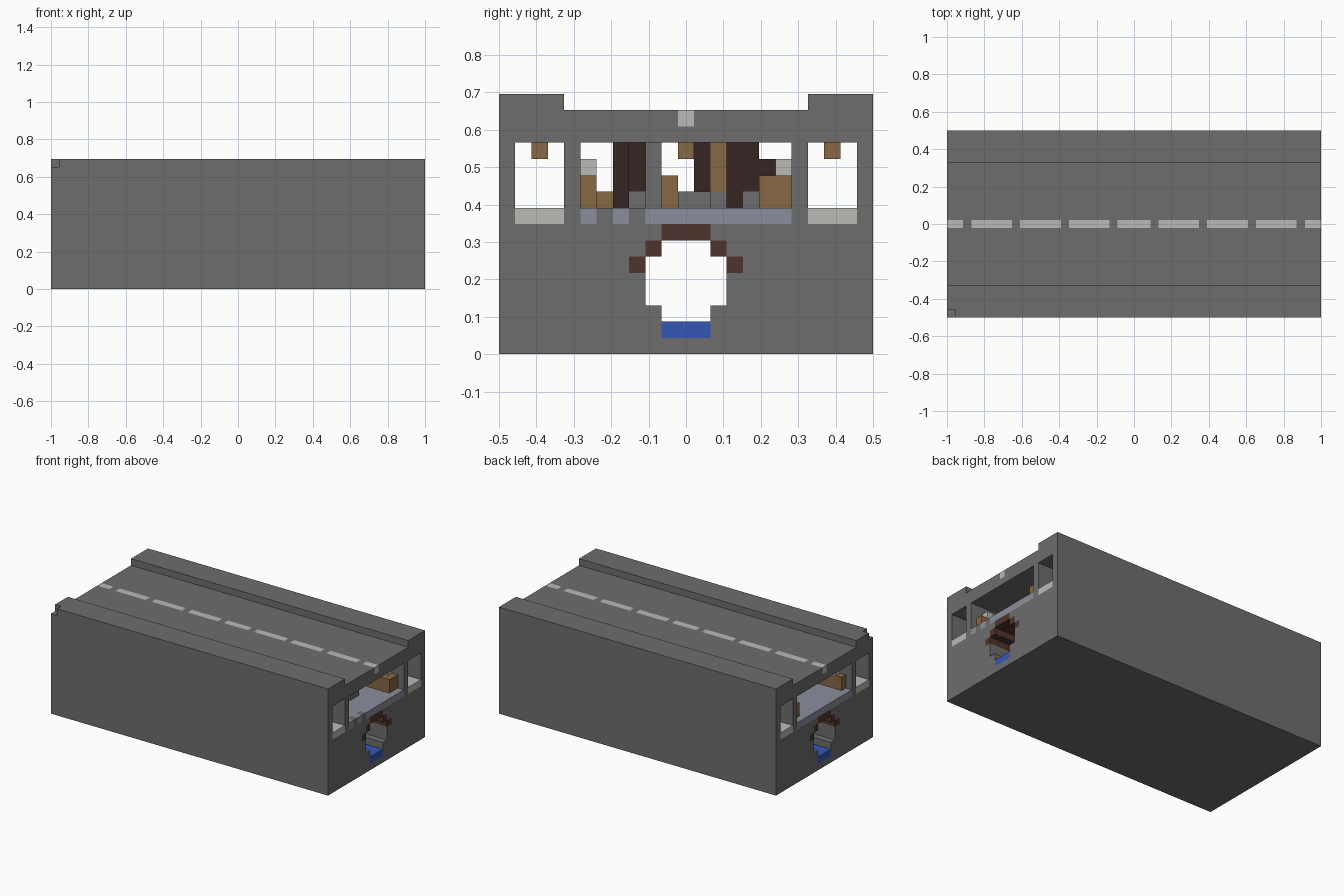
import bpy
import bmesh

CELL = 2 / 46          # everything sits on a grid of cubic cells
LENGTH = 46
WIDTH = 23
MID = WIDTH / 2

cube = bpy.data.objects.get("Cube")
if cube:
    bpy.data.objects.remove(cube, do_unlink=True)


def make_material(name, r, g, b):
    mat = bpy.data.materials.new(name)
    mat.use_nodes = True
    mat.diffuse_color = (r, g, b, 1)
    bsdf = mat.node_tree.nodes["Principled BSDF"]
    bsdf.inputs["Base Color"].default_value = (r, g, b, 1)
    bsdf.inputs["Roughness"].default_value = 0.9
    return mat


concrete = make_material("concrete grey", .155, .155, .155)
pale = make_material("pale grey", .5, .49, .46)
wood = make_material("wood brown", .25, .14, .056)
dark = make_material("dark brown", .038, .018, .018)
brick = make_material("brick brown", .08, .034, .026)
slate = make_material("slate blue grey", .26, .27, .33)
blue = make_material("water blue", .036, .095, .46)


def place(i, j, k):
    """Grid coordinates to model space."""
    return ((i - LENGTH / 2) * CELL, (j - MID) * CELL, k * CELL)


def add_prism(bm, i0, i1, outline):
    """Extrude a y-z outline along the length."""
    face = bm.faces.new([bm.verts.new(place(i0, j, k)) for j, k in outline])
    result = bmesh.ops.extrude_face_region(bm, geom=[face])
    moved = [v for v in result["geom"] if isinstance(v, bmesh.types.BMVert)]
    bmesh.ops.translate(bm, verts=moved, vec=((i1 - i0) * CELL, 0, 0))


def add_box(bm, i0, i1, j0, j1, k0, k1):
    add_prism(bm, i0, i1, [(j0, k0), (j1, k0), (j1, k1), (j0, k1)])


def finish(bm, name, mat):
    bmesh.ops.recalc_face_normals(bm, faces=bm.faces)
    mesh = bpy.data.meshes.new(name)
    bm.to_mesh(mesh)
    bm.free()
    mesh.materials.append(mat)
    obj = bpy.data.objects.new(name, mesh)
    bpy.context.collection.objects.link(obj)
    return obj


def boxes(name, mat, cells):
    bm = bmesh.new()
    for c in cells:
        add_box(bm, *c)
    return finish(bm, name, mat)


def mirrored(half):
    """Outline symmetric about the middle of the width."""
    return [(MID + w, k) for w, k in half] + [(MID - w, k) for w, k in reversed(half)]


# Solid street block with raised pavements on both sides
body = bmesh.new()
add_prism(body, 0, LENGTH, mirrored([(MID, 0), (MID, 16), (7.5, 16), (7.5, 15)]))
block = finish(body, "street_block", concrete)

# Lane dashes: symmetric about the middle of the length
starts = [(0, 2), (3, 8), (9, 14), (15, 20)]
dashes = starts + [(21, 25)] + [(LENGTH - b, LENGTH - a) for a, b in starts]

# Openings: three passages, the stepped sewer, dash slots and a missing corner
cut = bmesh.new()
for j0, j1 in ((1, 4), (5, 18), (19, 22)):
    add_box(cut, -1, LENGTH + 1, j0, j1, 8, 13)
add_prism(cut, -1, LENGTH + 1, mirrored([
    (1.5, 1), (1.5, 3), (2.5, 3), (2.5, 5), (3.5, 5),
    (3.5, 6), (2.5, 6), (2.5, 7), (1.5, 7), (1.5, 8 - .002)]))
for a, b in dashes:
    add_box(cut, a - (a == 0), b + (b == LENGTH), 11, 12, 14, 16)
add_box(cut, -1, 1, -1, 1, 15, 17)
cutter = finish(cut, "opening_cutter", concrete)
cutter.hide_render = True

mod = block.modifiers.new("openings", "BOOLEAN")
mod.operation = "DIFFERENCE"
mod.solver = "EXACT"
mod.object = cutter
bpy.context.view_layer.objects.active = block
block.select_set(True)
bpy.ops.object.modifier_apply(modifier=mod.name)
bpy.data.objects.remove(cutter, do_unlink=True)

# Inlaid surfaces
boxes("lane_dashes", pale, [(a, b, 11, 12, 14, 15) for a, b in dashes])
boxes("walkway_floors", pale, [(0, LENGTH, j, j + 3, 8, 9) for j in (1, 19)])
end = LENGTH - 1
boxes("station_floor", slate, [(0, end, 5, 18, 8, 9)]
      + [(end, LENGTH, a, b, 8, 9) for a, b in ((5, 6), (7, 8), (9, 18))])
boxes("floor_edge_blocks", concrete, [(end, LENGTH, j, j + 1, 8, 9) for j in (6, 8)])
boxes("sewer_water", blue, [(0, LENGTH, 10, 13, 1, 2)])
boxes("sewer_arch", brick, [(0, LENGTH, 10, 13, 7, 8)]
      + [(0, LENGTH, j, j + 1, k, k + 1)
         for j, k in ((8, 5), (14, 5), (9, 6), (13, 6))])

# Hanging lamps in the passages
boxes("hanging_lamps", wood, [(i, i + 1, j, j + 1, 12, 13)
                              for i in range(4, LENGTH, 9) for j in (2, 11, 20)])


# Furniture: each piece repeats at the given starts along the length
def furniture(name, mat, places, size, *sections):
    boxes(name, mat, [(i, i + size, *s) for i in places for s in sections])


furniture("right_counters", wood, (1, 39), 6, (5, 6, 9, 11))
furniture("left_counters", wood, (1, 38), 7, (16, 18, 9, 11))
furniture("counter_lights", pale, (2, 43), 1, (5, 6, 11, 12), (17, 18, 11, 12))
furniture("benches", wood, (10, 30), 5, (6, 7, 9, 10))
furniture("right_cabinets", dark, (8, 36), 2, (7, 8, 9, 13))
furniture("right_shelves", dark, (16, 33), 2, (8, 9, 10, 13))
furniture("shelf_bases", concrete, (16, 33), 2, (8, 9, 9, 10))
furniture("pillars", concrete, (5, 18, 29, 40), 1, (9, 10, 9, 13))
furniture("tables", wood, (10, 34), 2, (10, 11, 9, 11))
furniture("stools", concrete, (6, 41), 1, (11, 13, 9, 10))
furniture("partition_bases", concrete, (14, 31), 1, (12, 14, 9, 10))
furniture("partition_boards", dark, (14, 31), 1, (12, 13, 10, 13))
furniture("partition_posts", wood, (14, 31), 1, (13, 14, 10, 13))
furniture("left_cabinets", dark, (9, 36), 2, (14, 15, 9, 13))
furniture("left_shelves", dark, (9, 36), 2, (15, 16, 10, 13), (16, 17, 11, 12))
furniture("left_shelf_bases", concrete, (9, 36), 2, (15, 16, 9, 10))
